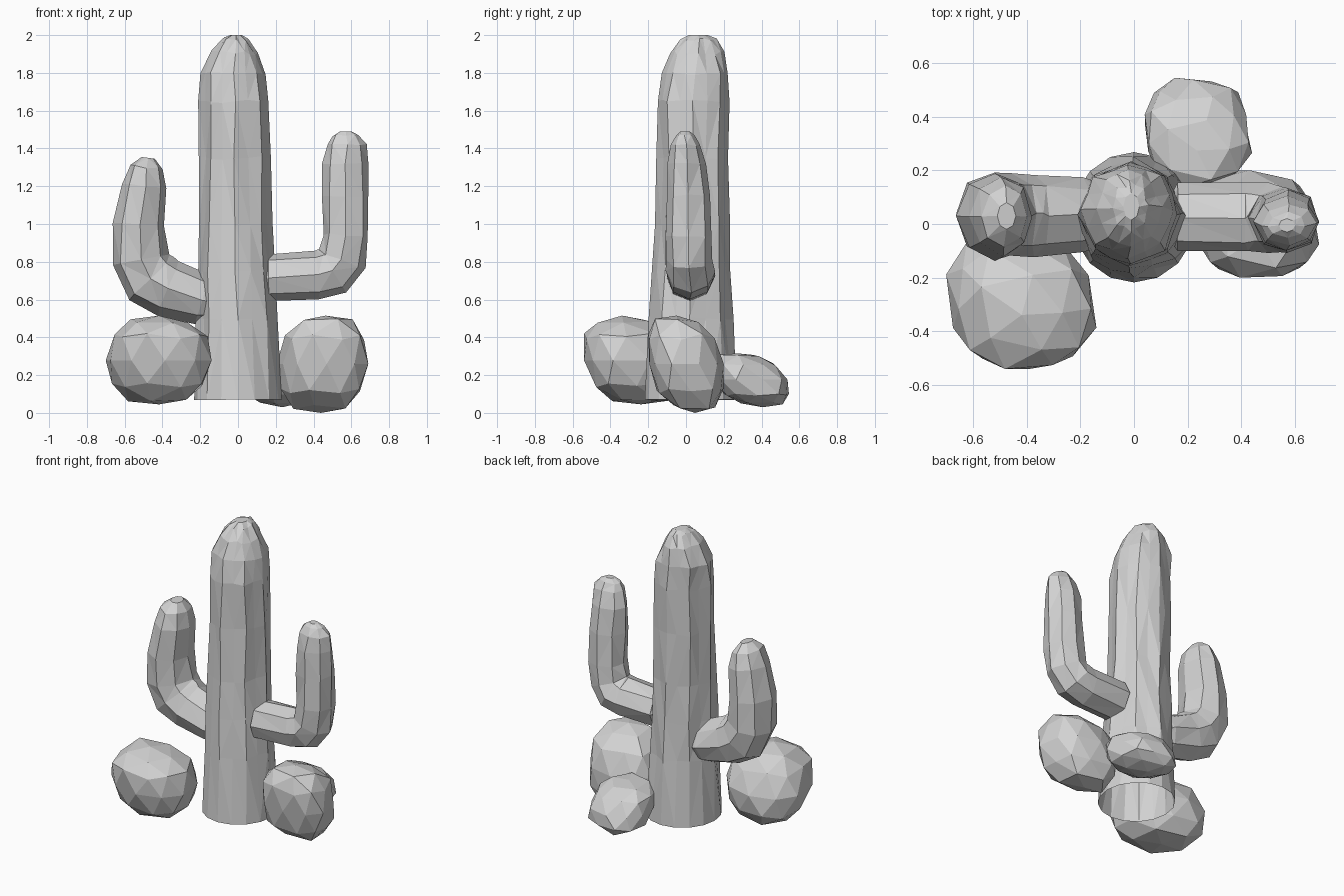
import bpy, bmesh, math, random
from mathutils import Vector

cube = bpy.data.objects.get("Cube")
if cube:
    bpy.data.objects.remove(cube, do_unlink=True)

rng = random.Random(7)
GRAY = (0.65, 0.65, 0.65, 1.0)
stone = bpy.data.materials.new("plain_gray")
stone.use_nodes = True
stone.diffuse_color = GRAY
shader = next(n for n in stone.node_tree.nodes if n.type == "BSDF_PRINCIPLED")
shader.inputs["Base Color"].default_value = GRAY


def finish(name, bm):
    bmesh.ops.recalc_face_normals(bm, faces=bm.faces)
    mesh = bpy.data.meshes.new(name)
    bm.to_mesh(mesh)
    bm.free()
    mesh.materials.append(stone)
    obj = bpy.data.objects.new(name, mesh)
    bpy.context.collection.objects.link(obj)
    return obj


def limb(name, stations, sides, wobble, open_foot=False):
    """Loft faceted rings along a path; station = x, y, z, radius, depth radius."""
    bm = bmesh.new()
    centres = [Vector(s[:3]) for s in stations]
    across = Vector((0, 1, 0))
    rings = []
    last = len(stations) - 1
    for i, (centre, s) in enumerate(zip(centres, stations)):
        along = centres[min(i + 1, last)] - centres[max(i - 1, 0)]
        along.y = 0
        out = across.cross(along.normalized())
        is_foot = open_foot and i == 0
        ring = []
        for k in range(sides):
            a = math.tau * k / sides
            # Every second corner sinks to the flat, so a round foot turns faceted
            r = 1.0
            if open_foot and not is_foot and k % 2:
                r = math.cos(math.tau / sides)
            p = centre + out * math.cos(a) * s[3] * r + across * math.sin(a) * s[4] * r
            if not is_foot and i < last:
                p += Vector([rng.uniform(-wobble, wobble) for _ in range(3)])
            ring.append(bm.verts.new(p))
        rings.append(ring)
    for low, high in zip(rings, rings[1:]):
        for k in range(sides):
            n = (k + 1) % sides
            bm.faces.new((low[k], low[n], high[n], high[k]))
    bmesh.ops.triangulate(bm, faces=bm.faces[:])
    if not open_foot:
        bm.faces.new(rings[0])
    bm.faces.new(rings[-1])
    return finish(name, bm)


def rock(name, low, high, lean, seed):
    """Chunky boulder fitted to a box; lean = x per z, y per z, x per y."""
    pick = random.Random(seed)
    bm = bmesh.new()
    bmesh.ops.create_icosphere(bm, subdivisions=2, radius=1)
    for v in bm.verts:
        # Slightly boxy, uneven ball
        p = Vector([math.copysign(abs(c) ** 0.84, c) for c in v.co])
        p *= pick.uniform(0.95, 1.05)
        v.co = (p.x + lean[0] * p.z + lean[2] * p.y, p.y + lean[1] * p.z, p.z)
    hull = bmesh.ops.convex_hull(bm, input=bm.verts)
    inner = [g for g in hull["geom_interior"] if isinstance(g, bmesh.types.BMVert)]
    bmesh.ops.delete(bm, geom=inner, context="VERTS")
    bmesh.ops.dissolve_limit(bm, angle_limit=math.radians(9),
                             verts=bm.verts, edges=bm.edges)
    for axis in range(3):
        vals = [v.co[axis] for v in bm.verts]
        a, b = min(vals), max(vals)
        for v in bm.verts:
            t = (v.co[axis] - a) / (b - a)
            v.co[axis] = low[axis] + t * (high[axis] - low[axis])
    return finish(name, bm)


# Hollow trunk with a round open foot and a domed top
limb("trunk", [
    (0, .025, .07, .232, .243),
    (-.003, .025, .5, .215, .222),
    (-.01, .03, .75, .203, .207),
    (-.01, .035, 1.0, .195, .197),
    (-.015, .038, 1.35, .19, .192),
    (-.02, .04, 1.65, .185, .191),
    (-.025, .05, 1.8, .175, .178),
    (-.015, .058, 1.91, .12, .142),
    (-.01, .065, 1.98, .065, .09),
    (-.01, .065, 2.0, .03, .05),
], 16, .008, open_foot=True)

# Arm on the model's left: level, then straight up
limb("left_arm", [
    (.14, .025, .725, .085, .085),
    (.165, .025, .72, .125, .125),
    (.42, .025, .73, .127, .127),
    (.5, .025, .75, .137, .127),
    (.55, .02, .81, .132, .122),
    (.57, .015, .94, .122, .12),
    (.572, .01, 1.15, .122, .115),
    (.567, .005, 1.32, .118, .1),
    (.575, -.002, 1.42, .105, .075),
    (.57, -.005, 1.47, .07, .045),
    (.57, -.005, 1.49, .03, .025),
], 8, .006)

# Arm on the model's right: slopes out, then curves up
limb("right_arm", [
    (-.13, .035, .585, .1, .12),
    (-.19, .035, .6, .13, .137),
    (-.37, .035, .66, .155, .153),
    (-.46, .035, .71, .168, .158),
    (-.515, .035, .81, .153, .162),
    (-.523, .03, 1.0, .135, .162),
    (-.493, .03, 1.2, .12, .147),
    (-.482, .03, 1.3, .085, .11),
    (-.475, .03, 1.35, .035, .05),
], 8, .006)

# Boulders around the foot
rock("front_rock", (-.7, -.54, .045), (-.14, -.02, .515), (0, -.2, -.12), 3)
rock("side_rock", (.205, -.2, .0), (.69, .2, .515), (.05, -.25, -.08), 11)
rock("back_rock", (.04, .13, .03), (.44, .545, .315), (0, -.35, -.06), 5)
